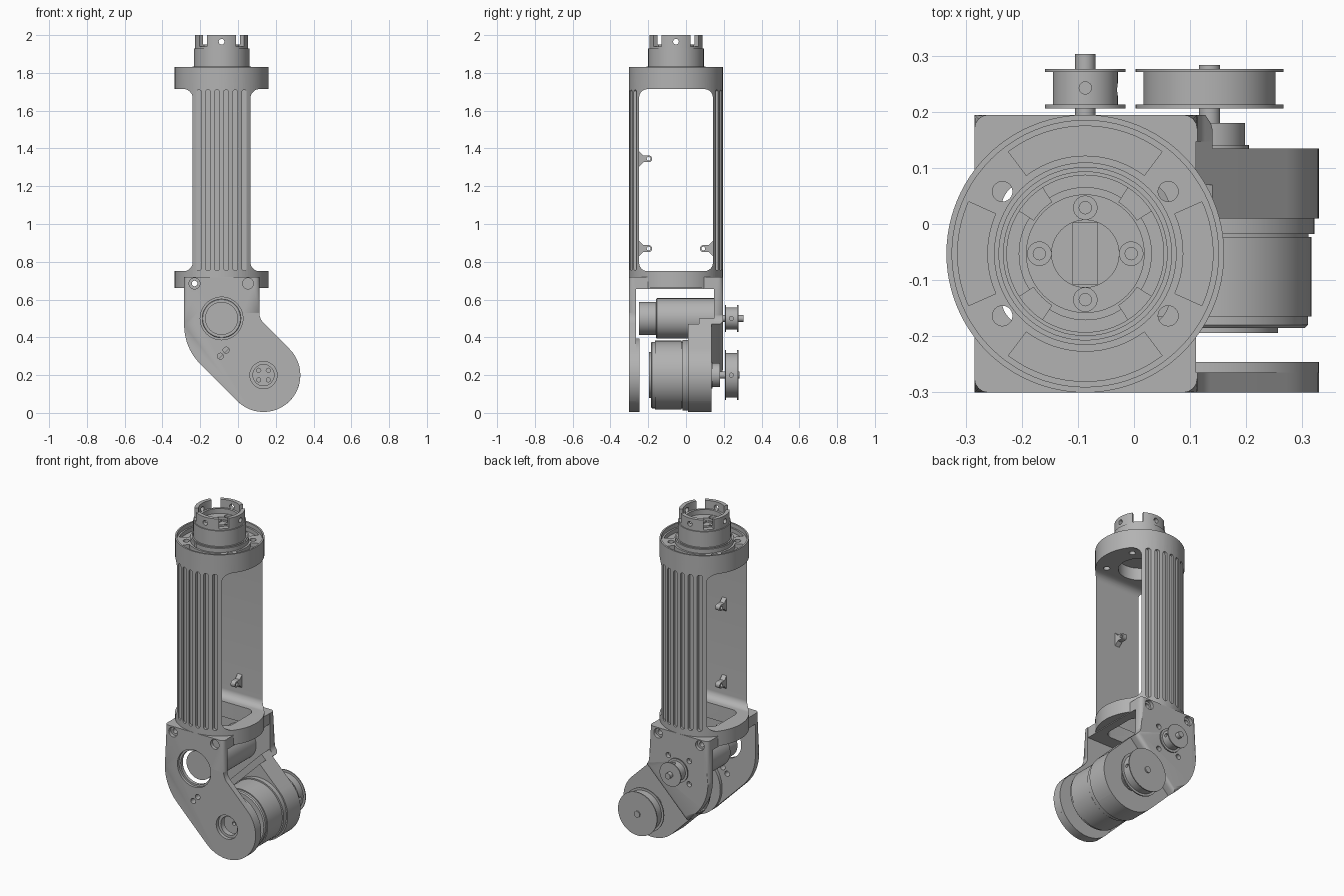
import bpy, bmesh
from math import sin, cos, tan, pi, atan2, radians, sqrt
from mathutils import Vector

cube = bpy.data.objects.get("Cube")
if cube:
    bpy.data.objects.remove(cube, do_unlink=True)

grey = bpy.data.materials.new("plain_grey")
grey.use_nodes = True
grey.diffuse_color = (0.45, 0.45, 0.45, 1)
grey.node_tree.nodes["Principled BSDF"].inputs["Base Color"].default_value = grey.diffuse_color

CX, CY = -0.087, -0.053          # column axis
UPPER = (CX, 0.50)               # upper motor axis in x, z
ELBOW = (0.135, 0.20)            # elbow motor axis in x, z
R = 0.248                        # column radius
parts = []


def place(axis, u, v, d):
    return {"x": (d, u, v), "y": (u, d, v), "z": (u, v, d)}[axis]


def finish(name, bm):
    bmesh.ops.remove_doubles(bm, verts=bm.verts, dist=1e-5)
    bmesh.ops.recalc_face_normals(bm, faces=bm.faces)
    mesh = bpy.data.meshes.new(name)
    bm.to_mesh(mesh)
    bm.free()
    obj = bpy.data.objects.new(name, mesh)
    bpy.context.collection.objects.link(obj)
    mesh.materials.append(grey)
    parts.append(obj)
    return obj


def rounded(points, steps=12):
    """Polygon whose (x, y, radius) corners are filleted."""
    out = []
    for i, c in enumerate(points):
        p = Vector(c[:2])
        if len(c) < 3:
            out.append(p)
            continue
        a = (Vector(points[i - 1][:2]) - p).normalized()
        b = (Vector(points[(i + 1) % len(points)][:2]) - p).normalized()
        half = a.angle(b) / 2
        mid = p + (a + b).normalized() * c[2] / sin(half)
        s = p + a * c[2] / tan(half) - mid
        e = p + b * c[2] / tan(half) - mid
        start = atan2(s.y, s.x)
        sweep = (atan2(e.y, e.x) - start + pi) % (2 * pi) - pi
        for k in range(steps + 1):
            t = start + sweep * k / steps
            out.append(mid + Vector((cos(t), sin(t))) * c[2])
    return [p for i, p in enumerate(out) if (p - out[i - 1]).length > 1e-4]


def box(u, v, hu, hv, r=0.0):
    c = [(u - hu, v - hv), (u + hu, v - hv), (u + hu, v + hv), (u - hu, v + hv)]
    return rounded([(*p, r) for p in c]) if r else c


def disc(u, v, r, n=48):
    return [(u + r * cos(2 * pi * k / n), v + r * sin(2 * pi * k / n)) for k in range(n)]


def sector(r0, r1, mid, half, n=16):
    ang = [radians(mid - half + 2 * half * k / n) for k in range(n + 1)]
    return ([(CX + r1 * cos(a), CY + r1 * sin(a)) for a in ang] +
            [(CX + r0 * cos(a), CY + r0 * sin(a)) for a in reversed(ang)])


def prism(name, pts, axis, lo, hi, soft=None):
    """Extruded outline; soft is the depth whose outer edge is filleted."""
    bm = bmesh.new()
    a = [bm.verts.new(place(axis, p[0], p[1], lo)) for p in pts]
    b = [bm.verts.new(place(axis, p[0], p[1], hi)) for p in pts]
    bm.faces.new(a)
    bm.faces.new(b[::-1])
    for i in range(len(pts)):
        bm.faces.new((a[i - 1], a[i], b[i], b[i - 1]))
    if soft is not None:
        rim = [e for e in bm.edges if all(abs(v.co.y - soft) < 1e-5 for v in e.verts)
               and min(v.co.z for v in e.verts) < 0.715]
        bmesh.ops.bevel(bm, geom=rim, offset=0.025, segments=4, profile=0.5, affect="EDGES")
    return finish(name, bm)


def turned(name, centre, axis, profile, n=72):
    """Closed (radius, depth) profile spun about an axis."""
    bm = bmesh.new()
    rings = [[bm.verts.new(place(axis, p[0], p[1], d)) for p in disc(*centre, r, n)]
             for r, d in profile]
    for r0, r1 in zip(rings, rings[1:]):
        for i in range(n):
            bm.faces.new((r0[i - 1], r0[i], r1[i], r1[i - 1]))
    return finish(name, bm)


def cut(obj, pts, axis, lo, hi):
    cutter = prism("cutter", pts, axis, lo, hi)
    parts.remove(cutter)
    mod = obj.modifiers.new("cut", "BOOLEAN")
    mod.operation, mod.solver, mod.object = "DIFFERENCE", "EXACT", cutter
    bpy.context.view_layer.objects.active = obj
    bpy.ops.object.modifier_apply(modifier=mod.name)
    bpy.data.objects.remove(cutter, do_unlink=True)


# Column: a round bar opened by a wide window, leaving two curved walls
column = turned("column", (CX, CY), "z", [(0, 0.66), (R, 0.66), (R, 1.83), (0, 1.83)], 96)
cut(column, box(CY, 1.232, 0.195, 0.482, 0.045), "x", -1, 1)
opening = box(CX, CY, 0.15, 0.13, 0.05)
cut(column, opening, "z", 0.6, 0.8)
cut(column, disc(CX, CY, 0.12), "z", 1.6, 1.795)

# Vertical grooves on both walls
for k in range(6):
    dx = (k - 2.5) * 0.048
    floor = sqrt(R * R - dx * dx) - 0.014
    slot = box(CX + dx, 1.232, 0.013, 0.478, 0.0125)
    cut(column, slot, "y", CY - 0.4, CY - floor)
    cut(column, slot, "y", CY + floor, CY + 0.4)

# Recessed top flange with curved pockets and bolt holes
for side in (0, 180):
    cut(column, sector(0.163, 0.238, side, 90, 40), "z", 1.805, 1.9)
for k in range(4):
    cut(column, sector(0.175, 0.228, 90 * k, 37 if k % 2 else 24), "z", 1.78, 1.82)
for sx in (-1, 1):
    for sy in (-1, 1):
        cut(column, disc(CX + sx * 0.148, CY + sy * 0.111, 0.018, 24), "z", 1.6, 1.9)

# Cable lugs on the inner walls
for name, side, z in (("front_upper_lug", -1, 1.345), ("front_lower_lug", -1, 0.87),
                      ("back_lower_lug", 1, 0.87)):
    shape = [(-0.005, 0.045), (0.022, 0.018), (0.068, 0.018, 0.017),
             (0.068, -0.018, 0.017), (0.022, -0.018), (-0.005, -0.045)]
    pts = [(CY + side * (0.195 - p[0]), z + p[1]) for p in rounded(shape)]
    lug = prism(name, pts, "x", CX - 0.015, CX + 0.015)
    cut(lug, disc(CY + side * 0.145, z, 0.01, 20), "x", -1, 1)

# Top collar with castellated crown
collar = turned("collar", (CX, CY), "z", [
    (0, 1.79), (0.155, 1.79), (0.155, 1.835), (0.147, 1.835), (0.147, 1.93), (0.141, 1.93),
    (0.141, 2.0), (0.118, 2.0), (0.118, 1.95), (0.105, 1.95), (0.105, 1.92), (0.06, 1.92),
    (0.06, 1.905), (0, 1.905)])
for k in range(4):
    cut(collar, sector(0.11, 0.17, 45 + 90 * k, 12), "z", 1.94, 2.1)
    a = k * pi / 2
    cx, cy = CX + 0.082 * cos(a), CY + 0.082 * sin(a)
    cut(collar, disc(cx, cy, 0.021, 24), "z", 1.9, 1.94)
    cut(collar, disc(cx, cy, 0.011, 16), "z", 1.85, 1.94)
cut(collar, disc(CY, 1.965, 0.015, 20), "x", -1, 1)
cut(collar, disc(CX, 1.965, 0.015, 20), "y", -1, 1)
cut(collar, box(CX, CY, 0.022, 0.055), "z", 1.895, 1.95)

# Square mounting block under the column
block = prism("mounting_block", box(CX, CY, 0.198, 0.247, 0.03), "z", 0.655, 0.72)
cut(block, opening, "z", 0.6, 0.8)

# Elbow plates
outline = [(-0.285, 0.72), (-0.285, 0.344, 0.29), (0.135, -0.076, 0.195),
           (0.411, 0.2, 0.195), (0.113, 0.498, 0.08), (0.113, 0.72)]
front = prism("front_plate", rounded(outline), "y", -0.301, -0.265, soft=-0.301)
boss = prism("front_bearing_boss", disc(*ELBOW, 0.195, 72), "y", -0.266, -0.246)
back_shape = outline[:2] + [(-0.135, 0.195), (0.14, 0.47), (0.113, 0.498, 0.05), outline[-1]]
back = prism("back_plate", rounded(back_shape), "y", 0.147, 0.195, soft=0.195)
prism("back_arm", [(-0.165, 0.225), (-0.135, 0.195), (0.14, 0.47), (0.11, 0.5)],
      "y", 0.07, 0.16)
gearbox = prism("elbow_gearbox", rounded([(-0.135, 0.195)] + outline[2:4] + [(0.14, 0.47)], 24),
                "y", 0.01, 0.135)

cut(front, disc(*UPPER, 0.113), "y", -0.4, -0.285)
cut(front, disc(*UPPER, 0.102), "y", -0.4, -0.2)
cut(front, disc(*ELBOW, 0.072), "y", -0.4, -0.28)
for obj in (front, boss):
    cut(obj, disc(*ELBOW, 0.056), "y", -0.4, -0.2)
for x, z in ((-0.093, 0.3), (-0.063, 0.332)):
    cut(front, disc(x, z, 0.016, 24), "y", -0.4, -0.2)

# Clamp screws through plates and block
for x in (-0.23, 0.053):
    for obj in (front, back, block, column):
        cut(obj, disc(x, 0.685, 0.015, 24), "y", -1, 1)
    for obj in (front, block, column):
        cut(obj, disc(x, 0.685, 0.029, 24), "y", -1, -0.28)
    for obj in (back, block, column):
        cut(obj, disc(x, 0.685, 0.029, 24), "y", 0.175, 1)
for k in range(4):
    a = pi / 4 + k * pi / 2
    cut(back, disc(UPPER[0] + 0.1 * cos(a), UPPER[1] + 0.1 * sin(a), 0.016, 20), "y", 0.17, 1)

# Motors
turned("upper_motor", UPPER, "y", [(0, -0.25), (0.087, -0.25), (0.087, -0.16), (0.1, -0.16),
                                   (0.107, -0.153), (0.107, 0.15), (0, 0.15)])
motor = turned("elbow_motor", ELBOW, "y", [
    (0, -0.195), (0.122, -0.195), (0.122, -0.186), (0.17, -0.186), (0.176, -0.18),
    (0.176, -0.165), (0.182, -0.165), (0.182, -0.023), (0.177, -0.023), (0.177, -0.018),
    (0.187, -0.018), (0.187, 0.012), (0, 0.012)])
for k in range(4):
    a = pi / 4 + k * pi / 2
    cut(motor, disc(ELBOW[0] + 0.036 * cos(a), ELBOW[1] + 0.036 * sin(a), 0.011, 16),
        "y", -0.3, -0.17)
turned("elbow_hub", ELBOW, "y", [(0, 0.13), (0.07, 0.13), (0.07, 0.141), (0.063, 0.141),
                                 (0.063, 0.18), (0, 0.18)])


# Flanged belt pulleys on shafts
def pulley(name, centre, rim, hub, shaft, lo, hi):
    obj = turned(name, centre, "y", [
        (0, lo), (shaft, lo), (shaft, 0.206), (rim, 0.206), (rim, 0.213), (hub, 0.213),
        (hub, 0.271), (rim, 0.271), (rim, 0.277), (shaft, 0.277), (shaft, hi), (0, hi)])
    cut(obj, disc(0.24, centre[1], 0.011, 16), "x", centre[0] + hub - 0.02, 1)
    return obj


small = pulley("upper_pulley", UPPER, 0.072, 0.058, 0.018, 0.14, 0.304)
cut(small, disc(CX, 0.243, 0.011, 16), "z", UPPER[1] + 0.04, 1)
pulley("elbow_pulley", ELBOW, 0.132, 0.118, 0.019, 0.17, 0.284)

# Smooth shading with crisp edges
bpy.ops.object.select_all(action="DESELECT")
for obj in parts:
    obj.select_set(True)
bpy.context.view_layer.objects.active = parts[0]
bpy.ops.object.shade_smooth_by_angle(angle=radians(30))
